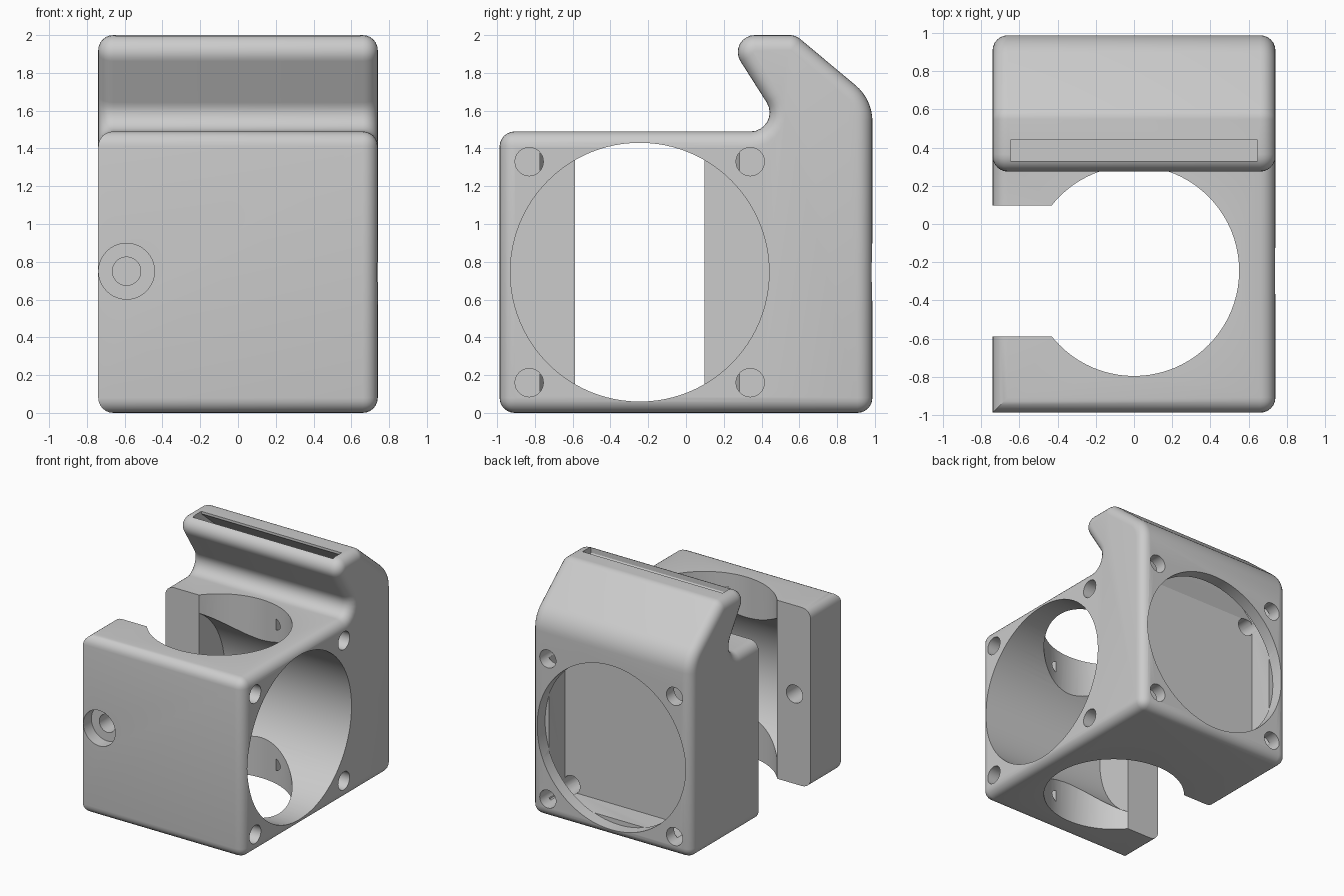
import bpy, bmesh, math
from mathutils import Vector, Matrix

cube = bpy.data.objects.get("Cube")
if cube:
    bpy.data.objects.remove(cube)

HALF_X, HALF_Y, TOP = 0.74, 0.987, 1.49
ROUND = 0.08
BORE_Y, MID_Z = -0.245, 0.745
SCREW_R, SCREW_OFF = 0.075, 0.585

grey = bpy.data.materials.new("plain grey")
grey.use_nodes = True
grey.diffuse_color = (0.6, 0.6, 0.6, 1)
grey.node_tree.nodes["Principled BSDF"].inputs["Base Color"].default_value = (0.6, 0.6, 0.6, 1)


def make_object(name, bm):
    bmesh.ops.recalc_face_normals(bm, faces=bm.faces)
    mesh = bpy.data.meshes.new(name)
    bm.to_mesh(mesh)
    bm.free()
    mesh.materials.append(grey)
    obj = bpy.data.objects.new(name, mesh)
    bpy.context.collection.objects.link(obj)
    return obj


def fillet(corners, steps=8):
    """Replace each (y, z, radius) corner by a tangent arc."""
    out = []
    for i, (y, z, r) in enumerate(corners):
        p = Vector((y, z))
        if not r:
            out.append(p)
            continue
        a = (Vector(corners[i - 1][:2]) - p).normalized()
        b = (Vector(corners[(i + 1) % len(corners)][:2]) - p).normalized()
        half = a.angle(b) / 2
        centre = p + (a + b).normalized() * (r / math.sin(half))
        start = p + a * (r / math.tan(half)) - centre
        end = p + b * (r / math.tan(half)) - centre
        sweep = math.pi - 2 * half
        for k in range(steps + 1):
            t = k / steps
            out.append(centre + (start * math.sin((1 - t) * sweep)
                                 + end * math.sin(t * sweep)) / math.sin(sweep))
    return out


def extrude_x(points, half):
    """Prism of a y-z outline running from -half to +half in x."""
    bm = bmesh.new()
    face = bm.faces.new([bm.verts.new((-half, p[0], p[1])) for p in points])
    moved = bmesh.ops.extrude_face_region(bm, geom=[face], use_keep_orig=True)["geom"]
    bmesh.ops.translate(bm, vec=(2 * half, 0, 0),
                        verts=[g for g in moved if isinstance(g, bmesh.types.BMVert)])
    bmesh.ops.recalc_face_normals(bm, faces=bm.faces)
    return bm


# Housing block with the hooked nozzle
outline = fillet([
    (-HALF_Y, 0, 0), (HALF_Y, 0, 0), (HALF_Y, 1.66, 0.25), (0.58, 2, 0.09),
    (0.2, 2, 0.09), (0.525, TOP, 0.1), (-HALF_Y, TOP, 0)])
bm = extrude_x(outline, HALF_X)


def is_rounded(edge):
    a, b = (v.co for v in edge.verts)
    if abs(a.x - b.x) > 0.1:      # long edges: only the square corners
        return abs(abs(a.y) - HALF_Y) < 0.001 and (a.z < 0.01 or a.y < 0)
    clamp_edge = a.x < 0 and max(a.y, b.y) < -HALF_Y + 0.001
    return not clamp_edge         # the clamp's front edge stays sharp


bmesh.ops.bevel(bm, geom=[e for e in bm.edges if is_rounded(e)], offset=ROUND,
                offset_type='OFFSET', segments=6, profile=0.5,
                affect='EDGES', clamp_overlap=False)
housing = make_object("fan_duct_housing", bm)


def cut(bm):
    """Subtract a cutter from the housing."""
    cutter = make_object("cutter", bm)
    cutter.hide_render = True
    mod = housing.modifiers.new("cut", 'BOOLEAN')
    mod.operation, mod.solver, mod.object = 'DIFFERENCE', 'EXACT', cutter
    bpy.context.view_layer.objects.active = housing
    bpy.ops.object.modifier_apply(modifier=mod.name)
    bpy.data.objects.remove(cutter)


def cut_cylinder(start, end, radius, sides=32):
    start, end = Vector(start), Vector(end)
    axis = end - start
    bm = bmesh.new()
    bmesh.ops.create_cone(
        bm, cap_ends=True, segments=sides, radius1=radius, radius2=radius, depth=axis.length,
        matrix=Matrix.Translation((start + end) / 2) @ axis.to_track_quat('Z', 'Y').to_matrix().to_4x4())
    cut(bm)


bpy.ops.object.select_all(action='DESELECT')
housing.select_set(True)

# Side fan bore, vertical bore and clamp slot
cut_cylinder((1, BORE_Y, MID_Z), (-0.43, BORE_Y, MID_Z), 0.685, 96)
cut_cylinder((0, BORE_Y, -0.1), (0, BORE_Y, 1.56), 0.55, 80)
bm = bmesh.new()
bmesh.ops.create_cube(bm, size=1, matrix=Matrix.Translation((-0.6, BORE_Y, 0.73))
                      @ Matrix.Diagonal((0.8, 0.686, 1.66, 1)))
cut(bm)

# Rear chamber leading up to the nozzle slit
cut(extrude_x([(0.67, 0.1), (0.885, 0.1), (0.885, 1.56), (0.82, 1.66), (0.44, 1.98),
               (0.44, 2.1), (0.33, 2.1), (0.33, 1.95), (0.55, 1.58), (0.67, 1.39)], 0.647))

# Rear fan opening
cut_cylinder((0, 1.1, MID_Z), (0, 0.88, MID_Z), 0.685, 96)

# Fan screw holes on the side and rear
for i in (-1, 1):
    for j in (-1, 1):
        z = MID_Z + j * SCREW_OFF
        cut_cylinder((1, BORE_Y + i * SCREW_OFF, z), (0.15, BORE_Y + i * SCREW_OFF, z), SCREW_R)
        cut_cylinder((i * SCREW_OFF, 1.1, z), (i * SCREW_OFF, 0.5, z), SCREW_R)

# Clamp bolt hole with counterbore
cut_cylinder((-0.59, -1.1, 0.75), (-0.59, -0.88, 0.75), 0.148, 40)
cut_cylinder((-0.59, -1.1, 0.75), (-0.59, 0.4, 0.75), SCREW_R)

bpy.ops.object.shade_smooth_by_angle(angle=math.radians(30))
